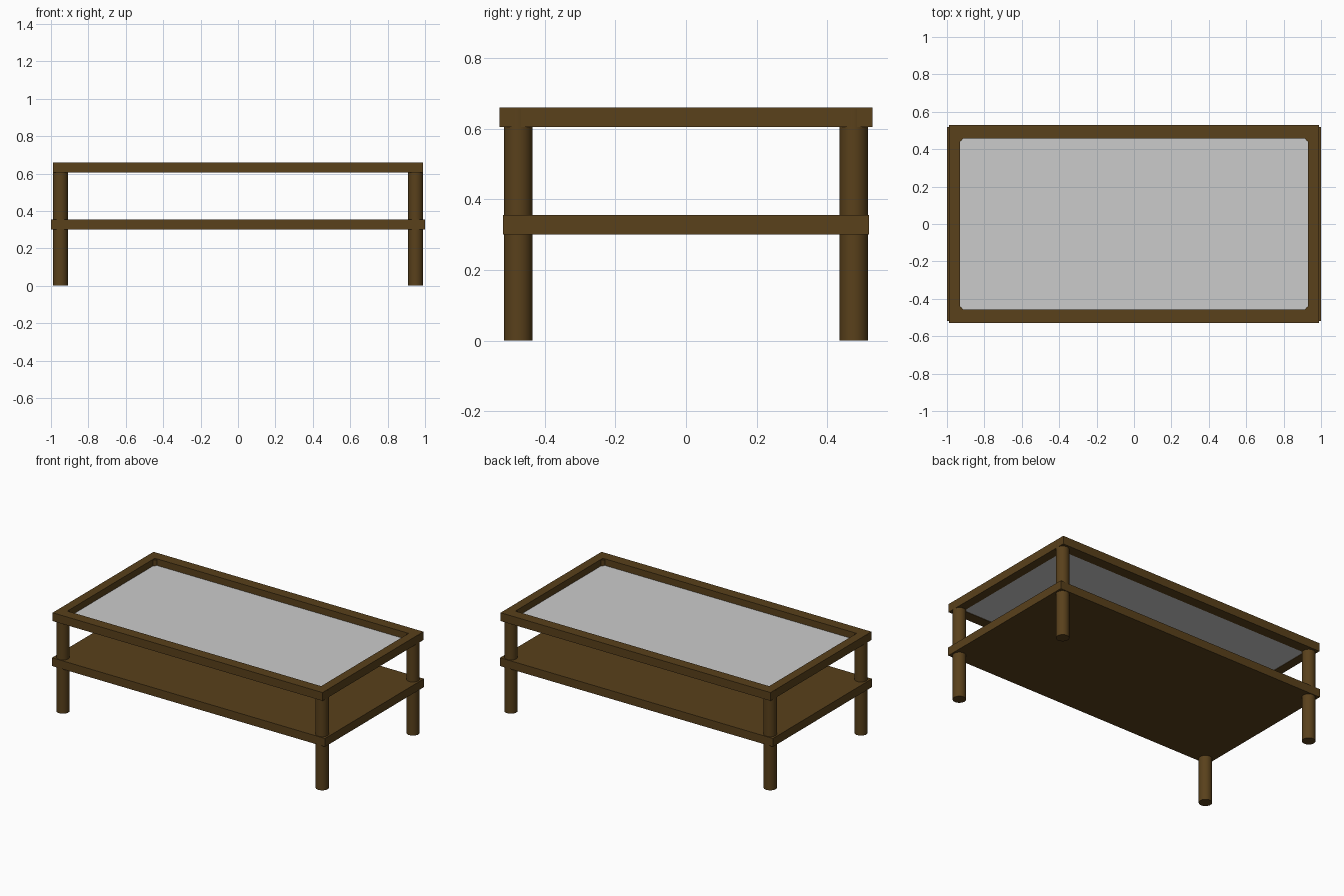
import bpy
from math import radians

if "Cube" in bpy.data.objects:
    bpy.data.objects.remove(bpy.data.objects["Cube"])

wood = bpy.data.materials.new("dark_wood")
wood.diffuse_color = (0.1, 0.052, 0.011, 1)
wood.use_nodes = True
wood.node_tree.nodes["Principled BSDF"].inputs["Base Color"].default_value = wood.diffuse_color


def box(name, lo, hi, mat=wood):
    bpy.ops.mesh.primitive_cube_add(size=1, location=[(a + b) / 2 for a, b in zip(lo, hi)])
    ob = bpy.context.object
    ob.name = name
    ob.scale = [b - a for a, b in zip(lo, hi)]
    bpy.ops.object.transform_apply(location=False, rotation=False, scale=True)
    if mat:
        ob.data.materials.append(mat)
    return ob


# Outer and inner half sizes of the top frame, and its height range
OX, OY, IX, IY = 0.989, 0.528, 0.93, 0.458
Z0, Z1 = 0.605, 0.66

# Top frame: two long rails with two end rails between them
for side, s in (("front", -1), ("back", 1)):
    y0, y1 = sorted((s * IY, s * OY))
    box(side + "_rail", (-OX, y0, Z0), (OX, y1, Z1))
for side, s in (("left", -1), ("right", 1)):
    x0, x1 = sorted((s * IX, s * OX))
    box(side + "_rail", (x0, -IY, Z0), (x1, IY, Z1))

# Inset glass panel
box("glass_panel", (-IX, -IY, 0.608), (IX, IY, 0.616), None)

# Lower shelf
box("lower_shelf", (-1, -0.518, 0.30), (1, 0.518, 0.355))

# Round legs running from the floor up into the frame corners
for sx, xn in ((-1, "left"), (1, "right")):
    for sy, yn in ((-1, "front"), (1, "back")):
        bpy.ops.mesh.primitive_cylinder_add(vertices=32, radius=0.04, depth=0.655,
                                            location=(sx * 0.95, sy * 0.475, 0.3275))
        leg = bpy.context.object
        leg.name = f"{yn}_{xn}_leg"
        leg.data.materials.append(wood)
        bpy.ops.object.shade_smooth_by_angle(angle=radians(30))
